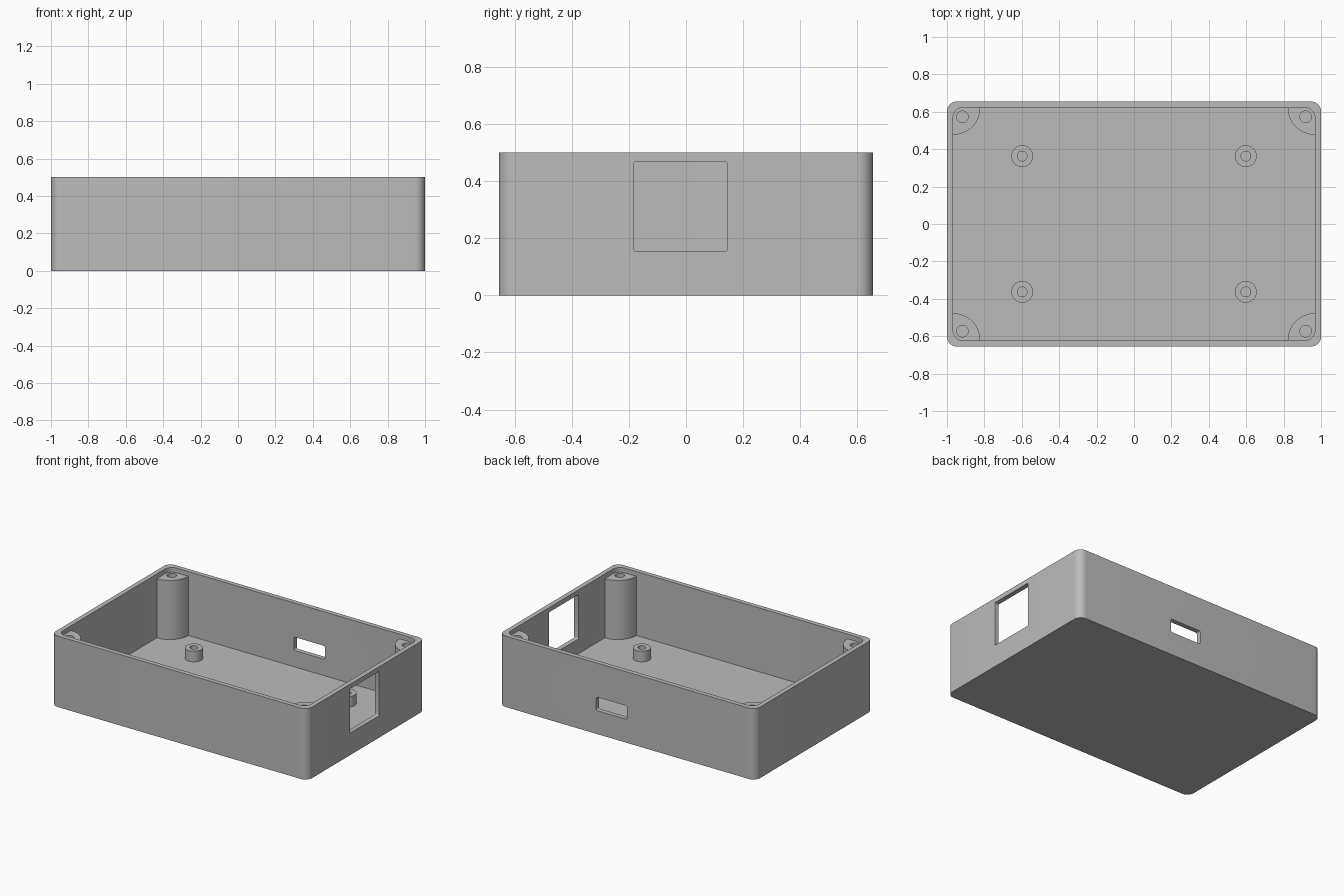
import bpy, bmesh, math
from mathutils import Vector

cube = bpy.data.objects.get("Cube")
if cube:
    bpy.data.objects.remove(cube, do_unlink=True)

HALF_X, HALF_Y, HEIGHT = 1.0, 0.655, 0.5
WALL, FLOOR, CORNER = 0.033, 0.05, 0.053
POST_TOP, STANDOFF_TOP = 0.467, 0.125

grey = bpy.data.materials.new("plain grey")
grey.use_nodes = True
grey.diffuse_color = (0.5, 0.5, 0.5, 1)
grey.node_tree.nodes["Principled BSDF"].inputs["Base Color"].default_value = (0.5, 0.5, 0.5, 1)


def arc(cx, cy, r, start, end, steps):
    return [(cx + r * math.cos(math.radians(start + (end - start) * i / steps)),
             cy + r * math.sin(math.radians(start + (end - start) * i / steps)))
            for i in range(steps + 1)]


def circle(cx, cy, r, steps=40):
    return arc(cx, cy, r, 0, 360, steps)[:-1]


def rounded_rect(x0, x1, y0, y1, r, steps=10):
    return (arc(x1 - r, y1 - r, r, 0, 90, steps) + arc(x0 + r, y1 - r, r, 90, 180, steps)
            + arc(x0 + r, y0 + r, r, 180, 270, steps) + arc(x1 - r, y0 + r, r, 270, 360, steps))


def prism(name, outline, low, high, axis="z"):
    """Extrude a 2D outline from low to high along an axis."""
    place = {"z": lambda u, v, w: (u, v, w),
             "x": lambda u, v, w: (w, u, v),
             "y": lambda u, v, w: (u, w, v)}[axis]
    bm = bmesh.new()
    base = bm.faces.new([bm.verts.new(place(u, v, low)) for u, v in outline])
    out = bmesh.ops.extrude_face_region(bm, geom=[base], use_keep_orig=True)
    moved = [g for g in out["geom"] if isinstance(g, bmesh.types.BMVert)]
    bmesh.ops.translate(bm, verts=moved, vec=Vector(place(0, 0, high - low)))
    bmesh.ops.recalc_face_normals(bm, faces=bm.faces)
    mesh = bpy.data.meshes.new(name)
    bm.to_mesh(mesh)
    bm.free()
    mesh.materials.append(grey)
    obj = bpy.data.objects.new(name, mesh)
    bpy.context.collection.objects.link(obj)
    return obj


def finish(obj, cutters):
    """Cut the openings, remove the cutters and shade curved walls smooth."""
    for cutter in cutters:
        cutter.hide_render = True
        mod = obj.modifiers.new("cut", "BOOLEAN")
        mod.operation, mod.solver, mod.object = "DIFFERENCE", "EXACT", cutter
    graph = bpy.context.evaluated_depsgraph_get()
    mesh = bpy.data.meshes.new_from_object(obj.evaluated_get(graph))
    obj.modifiers.clear()
    obj.data = mesh
    for cutter in cutters:
        bpy.data.objects.remove(cutter, do_unlink=True)
    mesh.shade_smooth()
    mesh.set_sharp_from_angle(angle=math.radians(30))


# Open tray with a square side opening and a slot in the back wall
IN_X, IN_Y = HALF_X - WALL, HALF_Y - WALL
tray = prism("enclosure_tray", rounded_rect(-HALF_X, HALF_X, -HALF_Y, HALF_Y, CORNER), 0, HEIGHT)
finish(tray, [
    prism("cavity", rounded_rect(-IN_X, IN_X, -IN_Y, IN_Y, CORNER), FLOOR, HEIGHT + 0.1),
    prism("side_opening", rounded_rect(-0.183, 0.145, 0.155, 0.467, 0.006, 4), 0.9, 1.1, "x"),
    prism("back_slot", rounded_rect(0.0, 0.243, 0.165, 0.26, 0.012, 4), 0.55, 0.75, "y")])

for sx, side in ((1, "left"), (-1, "right")):
    for sy, end in ((-1, "front"), (1, "back")):
        # Quarter-round screw post tucked into the corner
        cx, cy = sx * IN_X, sy * IN_Y
        start = {(1, 1): 180, (-1, 1): 270, (-1, -1): 0, (1, -1): 90}[sx, sy]
        post = prism(f"corner_post_{end}_{side}",
                     [(cx, cy)] + arc(cx, cy, 0.145, start, start + 90, 20), FLOOR - 0.01, POST_TOP)
        finish(post, [prism("post_hole", circle(sx * 0.917, sy * 0.573, 0.031), FLOOR, HEIGHT)])

        # Hollow board standoff on the floor
        px, py = sx * 0.598, sy * 0.363
        standoff = prism(f"standoff_{end}_{side}", circle(px, py, 0.058), FLOOR - 0.01, STANDOFF_TOP)
        finish(standoff, [prism("standoff_hole", circle(px, py, 0.026), FLOOR, HEIGHT)])
